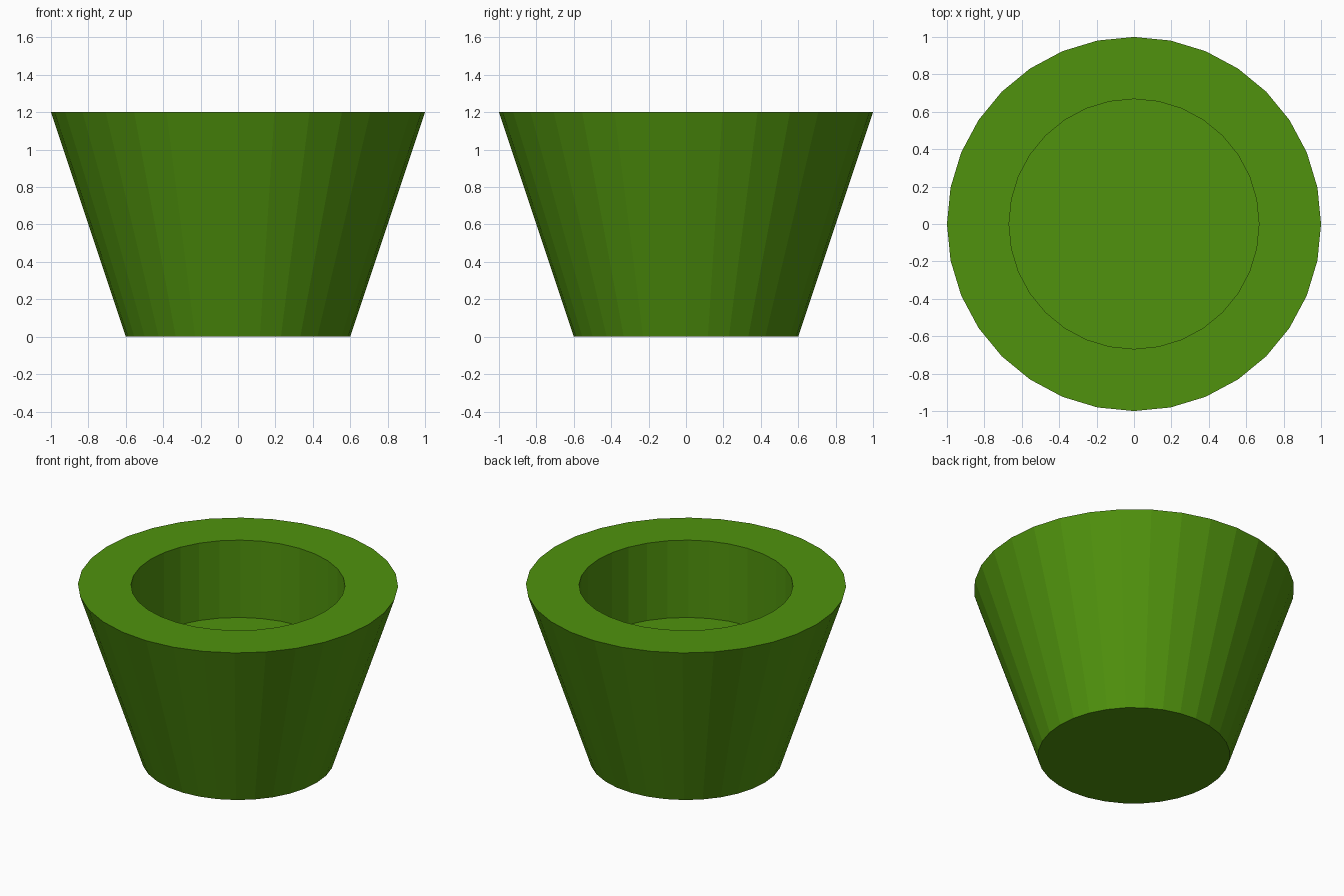
import bpy, bmesh, math

if "Cube" in bpy.data.objects:
    bpy.data.objects.remove(bpy.data.objects["Cube"])

SIDES = 32
# Profile (radius, z): outer bottom, outer rim, inner rim, recessed floor
PROFILE = [(0.6, 0.0), (1.0, 1.2), (0.668, 1.2), (0.668, 0.667)]

bm = bmesh.new()
rings = [[bm.verts.new((r * math.cos(2 * math.pi * i / SIDES),
                        r * math.sin(2 * math.pi * i / SIDES), z))
          for i in range(SIDES)] for r, z in PROFILE]

# Walls and rim
for a, b in zip(rings, rings[1:]):
    for i in range(SIDES):
        j = (i + 1) % SIDES
        bm.faces.new((a[i], a[j], b[j], b[i]))

# Underside and inner floor
bm.faces.new(rings[0][::-1])
bm.faces.new(rings[-1])
bmesh.ops.recalc_face_normals(bm, faces=bm.faces)

mesh = bpy.data.meshes.new("tapered_pot")
bm.to_mesh(mesh)
bm.free()
pot = bpy.data.objects.new("tapered_pot", mesh)
bpy.context.collection.objects.link(pot)

# Green material
green = bpy.data.materials.new("green")
green.diffuse_color = (0.08, 0.29, 0.004, 1)
green.use_nodes = True
green.node_tree.nodes["Principled BSDF"].inputs["Base Color"].default_value = green.diffuse_color
mesh.materials.append(green)
